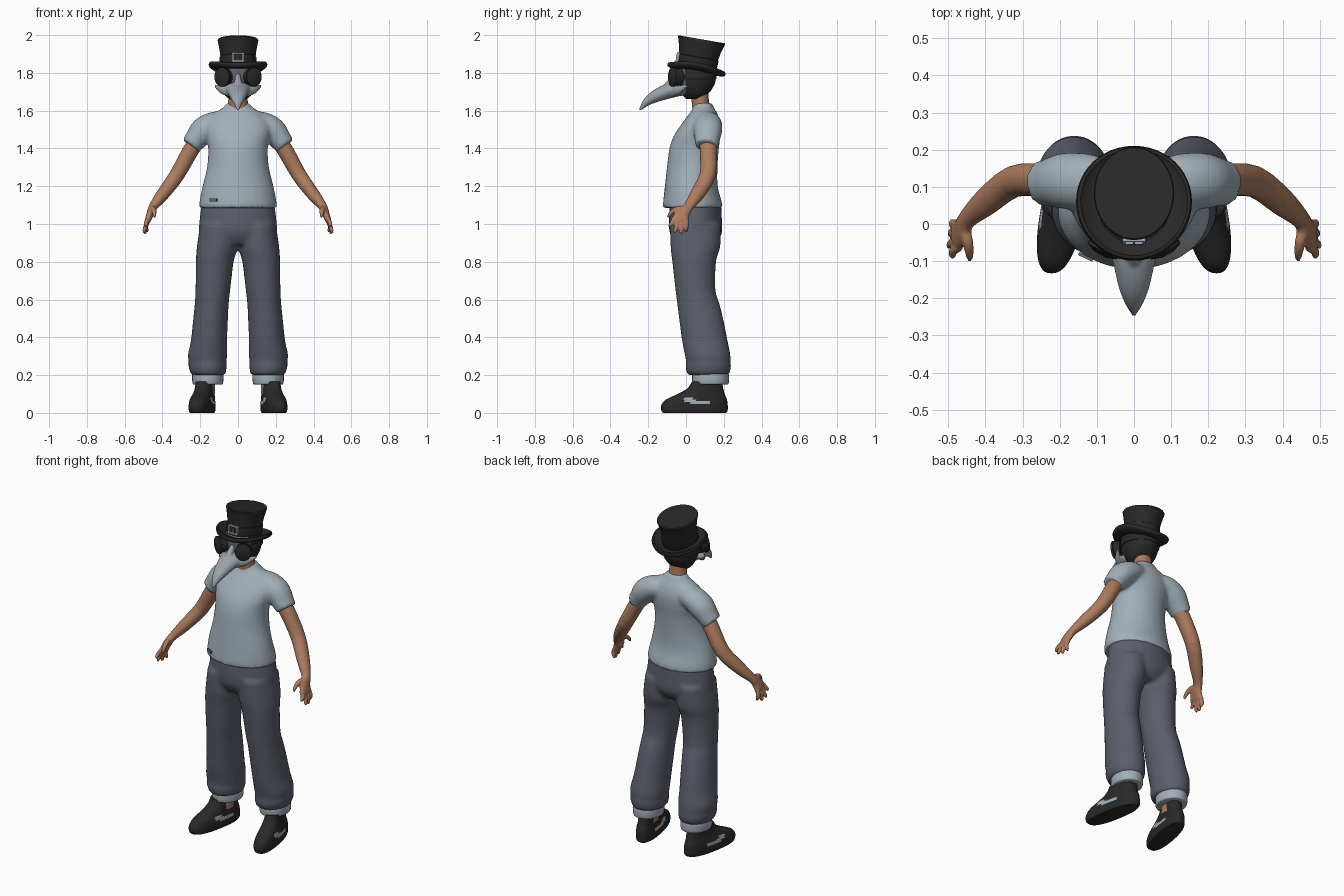
import bpy, bmesh, math
from mathutils import Vector, Matrix

if "Cube" in bpy.data.objects:
    bpy.data.objects.remove(bpy.data.objects["Cube"])


def material(name, *rgb):
    m = bpy.data.materials.new(name)
    m.use_nodes = True
    colour = (*rgb, 1)
    m.diffuse_color = colour
    bsdf = next(n for n in m.node_tree.nodes if n.type == "BSDF_PRINCIPLED")
    bsdf.inputs["Base Color"].default_value = colour
    return m


pale = material("pale blue grey cloth", .36, .43, .48)
slate = material("slate trousers", .105, .115, .145)
skin = material("skin", .42, .20, .115)
black = material("soft black", .022, .022, .022)
bone = material("beak grey", .32, .36, .40)
face_grey = material("mask grey", .12, .13, .155)


def spline(rows, steps):
    """Catmull-Rom through rows of equal length."""
    rows = [Vector(r) for r in rows]
    out = []
    for i in range(len(rows) - 1):
        p0, p1 = rows[max(i - 1, 0)], rows[i]
        p2, p3 = rows[i + 1], rows[min(i + 2, len(rows) - 1)]
        for k in range(steps):
            t = k / steps
            out.append(p1 + (p2 - p0) * (t / 2)
                       + (p0 * 2 - p1 * 5 + p2 * 4 - p3) * (t * t / 2)
                       + (p1 * 3 - p0 - p2 * 3 + p3) * (t ** 3 / 2))
    return out + [rows[-1]]


def loft(bm, rows, ref=None, steps=3, n=28, power=1.0, side=1):
    """Skin rings (x, y, z, half width, half depth); level rings unless ref is given."""
    rows = spline(rows, steps)
    centres = [Vector((r[0] * side, r[1], r[2])) for r in rows]
    rings = []
    for i, (c, r) in enumerate(zip(centres, rows)):
        u, v = Vector((1, 0, 0)), Vector((0, 1, 0))
        if ref:
            t = (centres[min(i + 1, len(rows) - 1)] - centres[max(i - 1, 0)]).normalized()
            v = Vector(ref)
            v = (v - t * v.dot(t)).normalized()
            u = v.cross(t)
        ring = []
        for k in range(n):
            a = math.tau * k / n
            ca, sa = math.cos(a), math.sin(a)
            ca = math.copysign(abs(ca) ** power, ca)
            sa = math.copysign(abs(sa) ** power, sa)
            ring.append(bm.verts.new(c + u * (ca * r[3]) + v * (sa * r[4])))
        rings.append(ring)
    for a, b in zip(rings, rings[1:]):
        for k in range(n):
            bm.faces.new((a[k], a[k - 1], b[k - 1], b[k]))
    bm.faces.new(rings[0])
    bm.faces.new(rings[-1])


def finish(name, bm, mats, voxel=0, relax=4, mirror=False, rule=None, angle=45):
    bmesh.ops.recalc_face_normals(bm, faces=bm.faces)
    bm.normal_update()
    if rule:
        for f in bm.faces:
            f.material_index = int(rule(f.calc_center_median(), f.normal))
    mesh = bpy.data.meshes.new(name)
    bm.to_mesh(mesh)
    bm.free()
    obj = bpy.data.objects.new(name, mesh)
    bpy.context.collection.objects.link(obj)
    for m in mats:
        mesh.materials.append(m)
    bpy.ops.object.select_all(action="DESELECT")
    obj.select_set(True)
    bpy.context.view_layer.objects.active = obj
    bpy.ops.object.shade_smooth_by_angle(angle=math.radians(angle))
    if voxel:
        mod = obj.modifiers.new("merge", "REMESH")
        mod.mode = "VOXEL"
        mod.voxel_size = voxel
        mod.use_smooth_shade = True
        mod = obj.modifiers.new("relax", "SMOOTH")
        mod.iterations = relax
    if mirror:
        obj.modifiers.new("mirror", "MIRROR").use_mirror_merge = False
    return obj


# Shirt: torso and sleeves merged into one soft surface
bm = bmesh.new()
loft(bm, [(0, .035, 1.085, .207, .157), (0, .034, 1.12, .204, .155), (0, .028, 1.2, .188, .14),
          (0, .033, 1.3, .164, .134), (0, .043, 1.4, .158, .131), (0, .06, 1.47, .172, .123),
          (0, .08, 1.53, .172, .103), (0, .092, 1.585, .13, .074), (0, .092, 1.615, .08, .056),
          (0, .09, 1.64, .062, .05)])
for s in (1, -1):
    loft(bm, [(.08, .105, 1.535, .06, .07), (.13, .115, 1.53, .064, .075), (.185, .116, 1.495, .07, .076),
              (.225, .112, 1.445, .06, .066), (.25, .108, 1.413, .054, .061)], (0, 1, 0), side=s)
finish("shirt", bm, [pale], .011, 5)

# Shirt hem tag
bm = bmesh.new()
bmesh.ops.create_cube(bm, size=1, matrix=Matrix.Translation((-.13, -.089, 1.127))
                      @ Matrix.Rotation(-.46, 4, "Z") @ Matrix.Diagonal((.042, .008, .016, 1)))
finish("hem_tag", bm, [face_grey])

# Trousers: hips and two legs merged
bm = bmesh.new()
loft(bm, [(0, .05, 1.12, .19, .135), (0, .05, 1.03, .203, .14), (0, .052, .95, .205, .138),
          (0, .05, .89, .16, .1)])
for s in (1, -1):
    loft(bm, [(.105, .05, 1.0, .095, .135), (.11, .05, .88, .108, .132), (.123, .043, .8, .1, .116),
              (.133, .05, .65, .092, .106), (.139, .065, .58, .09, .112), (.145, .08, .5, .092, .117),
              (.154, .1, .38, .096, .121), (.161, .114, .31, .104, .121), (.161, .118, .27, .1, .118),
              (.161, .118, .24, .101, .121), (.157, .118, .2, .09, .11)], side=s)
finish("trousers", bm, [slate], .011, 5)

# Trouser cuffs and ankles
bm = bmesh.new()
loft(bm, [(.16, .13, .15, .074, .088), (.16, .13, .158, .081, .096), (.16, .13, .2, .083, .097),
          (.16, .13, .225, .076, .09)])
finish("cuffs", bm, [pale], mirror=True)
bm = bmesh.new()
loft(bm, [(.165, .115, .1, .044, .058), (.165, .115, .2, .044, .058)])
finish("ankles", bm, [skin], mirror=True)

# Shoes, toes turned slightly outward, with a pale side flash
bm = bmesh.new()
loft(bm, [(.19, .045, 0, .054, .165), (.19, .045, .012, .059, .175), (.19, .045, .04, .06, .176),
          (.19, .055, .07, .057, .162), (.188, .08, .1, .051, .125), (.186, .102, .13, .048, .095),
          (.186, .112, .165, .047, .08)], n=64, power=.82, steps=5)
for v in bm.verts:
    v.co.x -= (v.co.y - .045) * .18


def flash(c, normal):
    low = .045 < c.z < .066 and .03 < c.y < .12
    high = .058 < c.z < .08 and -.01 < c.y < .045
    return abs(normal.x) > .4 and (low or high)


finish("shoes", bm, [black, pale], mirror=True, rule=flash)

# Arms with palm, fingers and thumb
bm = bmesh.new()
across = (0, 1, 0)
loft(bm, [(.2, .113, 1.46, .042, .045), (.25, .118, 1.39, .043, .045), (.325, .114, 1.257, .04, .043),
          (.4, .058, 1.155, .034, .038), (.45, .012, 1.09, .023, .027), (.464, -.018, 1.055, .02, .039),
          (.477, -.032, 1.02, .016, .043), (.479, -.034, 1.01, .012, .036)], across)
tips = [(.488, -.085, .985), (.497, -.058, .955), (.492, -.026, .948), (.482, .002, .958)]
for i, (x, y, z) in enumerate(tips):
    root = -.062 + i * .021
    loft(bm, [(.47, root, 1.035, .012, .013), (.488, (root + y) / 2, (1.025 + z) / 2, .012, .012),
              (x, y, z + .008, .01, .01), (x, y, z - .002, .005, .005)], across, n=12)
loft(bm, [(.457, -.005, 1.075, .016, .016), (.448, -.045, 1.08, .014, .015), (.443, -.078, 1.06, .012, .012),
          (.442, -.096, 1.035, .007, .007)], (1, 0, 0), n=12)
finish("arms", bm, [skin], .0055, 3, mirror=True)

# Neck
bm = bmesh.new()
loft(bm, [(0, .088, 1.56, .06, .052), (0, .078, 1.63, .052, .046), (0, .068, 1.72, .052, .048)])
finish("neck", bm, [skin])

# Hooded head with a grey mask front
bm = bmesh.new()
loft(bm, [(0, .055, 1.662, .045, .055), (0, .056, 1.685, .073, .076), (0, .053, 1.73, .093, .099),
          (0, .049, 1.78, .101, .107), (0, .05, 1.84, .097, .102), (0, .055, 1.87, .07, .07)],
     n=48, steps=5)
for v in bm.verts:
    v.co.z += max(v.co.y - .06, 0) * .4 * max(0, 1.76 - v.co.z) / .1
finish("head", bm, [black, face_grey], rule=lambda c, n: c.y < -.005 and c.z > 1.695)

# Goggles: stepped round cups with a domed lens, and a strap
bm = bmesh.new()
turn = Matrix.Translation((.062, -.03, 1.778)) @ Matrix.Rotation(.5, 4, "Z")
loft(bm, [(0, 0, 0, .04, .046), (0, 0, .036, .04, .046), (0, 0, .039, .045, .051), (0, 0, .05, .045, .051),
          (0, 0, .053, .036, .042), (0, 0, .06, .018, .02)], steps=1)
bmesh.ops.transform(bm, matrix=turn @ Matrix.Rotation(math.pi / 2, 4, "X"), verts=bm.verts)
finish("goggles", bm, [black], mirror=True, angle=35)
bm = bmesh.new()
loft(bm, [(0, .05, 1.765, .104, .108), (0, .05, 1.77, .108, .112), (0, .05, 1.79, .108, .112),
          (0, .05, 1.795, .104, .108)], steps=1)
bmesh.ops.delete(bm, geom=[f for f in bm.faces if f.calc_center_median().y < -.01], context="FACES")
finish("goggle_strap", bm, [black])

# Curved beak with cheek wings and nose bridge
bm = bmesh.new()
up = (0, 0, 1)
loft(bm, [(0, .0, 1.712, .082, .03), (0, -.06, 1.712, .068, .04), (0, -.11, 1.698, .055, .039),
          (0, -.17, 1.672, .041, .031), (0, -.212, 1.642, .024, .02), (0, -.246, 1.602, .004, .005)],
     up, steps=4)
loft(bm, [(0, -.035, 1.79, .012, .02), (0, -.07, 1.76, .018, .02), (0, -.11, 1.715, .025, .02)], up)
for s in (1, -1):
    loft(bm, [(.03, -.075, 1.7, .02, .03), (.075, -.045, 1.708, .018, .024), (.1, -.02, 1.72, .013, .016),
              (.122, .005, 1.732, .005, .006)], up, side=s)
finish("beak", bm, [bone], .005, 3)

# Hat parts share one backward tilt
tilt = Matrix.Translation((0, .055, 1.815)) @ Matrix.Rotation(-.17, 4, "X")


def hat_part(name, rows, curl=0.0):
    bm = bmesh.new()
    loft(bm, [(0, 0, *r) for r in rows], n=48, steps=1)
    for v in bm.verts:
        v.co.z += curl * v.co.x ** 2
    bmesh.ops.transform(bm, matrix=tilt, verts=bm.verts)
    finish(name, bm, [black])


hat_part("hat_crown", [(-.01, .092, .1), (.03, .091, .1), (.07, .093, .104), (.11, .098, .112),
                       (.15, .106, .123), (.16, .108, .127), (.165, .105, .124)])
hat_part("hat_brim", [(-.012, .09, .1), (-.012, .14, .14), (-.006, .152, .153), (.004, .156, .157),
                      (.014, .152, .153), (.017, .144, .145), (.01, .136, .137), (.007, .09, .1)], 1.1)
hat_part("hat_band", [(.005, .094, .102), (.008, .097, .105), (.068, .098, .108), (.071, .094, .104)])

# Square buckle frame with a centre pin
bm = bmesh.new()
bars = [(-.027, 0, .009, .05), (.027, 0, .009, .05), (0, .021, .063, .009), (0, -.021, .063, .009),
        (0, -.006, .006, .03)]
for x, z, w, h in bars:
    bmesh.ops.create_cube(bm, size=1, matrix=tilt @ Matrix.Translation((x, -.109, .05 + z))
                          @ Matrix.Diagonal((w, .016, h, 1)))
finish("hat_buckle", bm, [bone])
